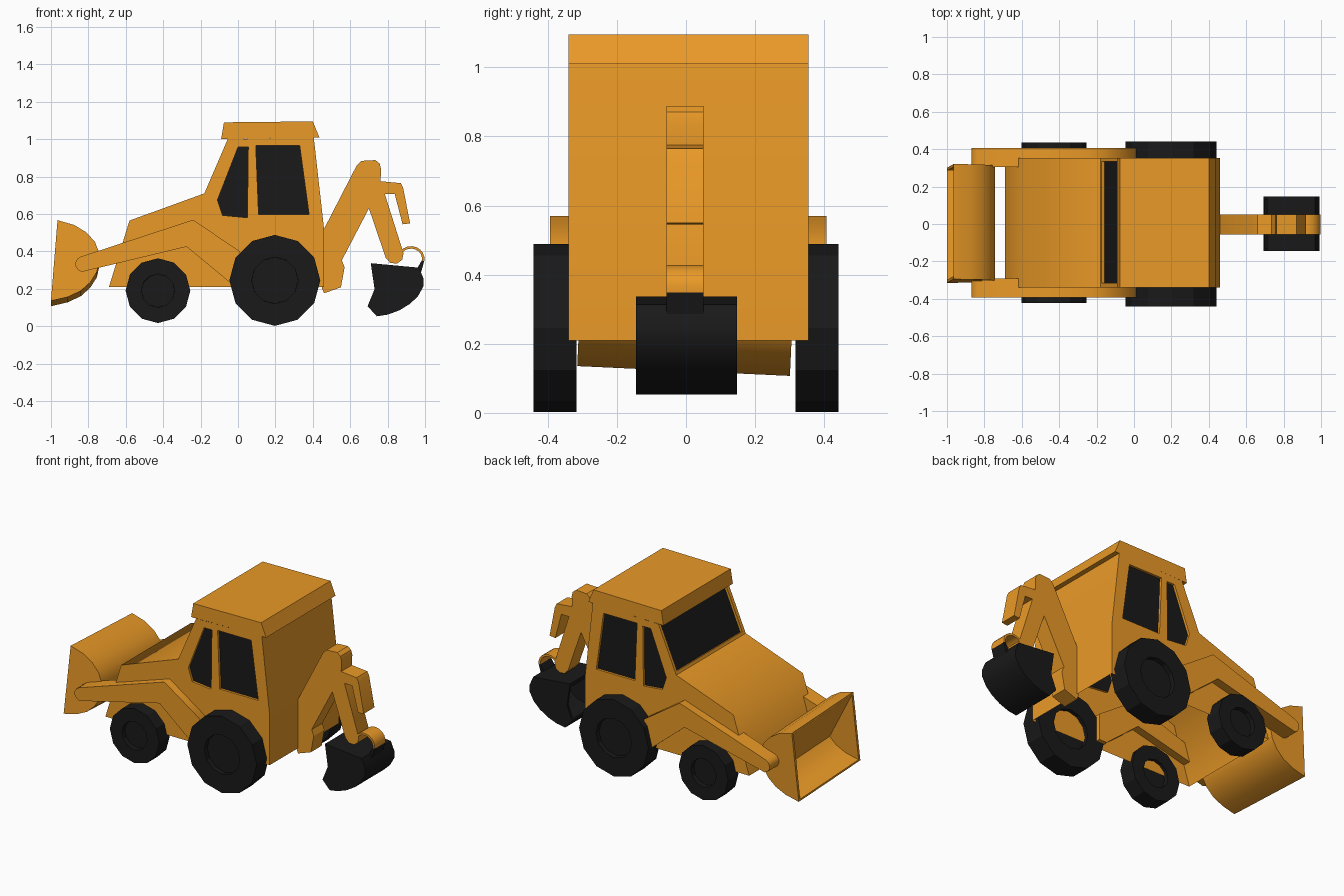
import bpy, bmesh, math
from mathutils import Matrix, Vector

if "Cube" in bpy.data.objects:
    bpy.data.objects.remove(bpy.data.objects["Cube"])

CY = 0.007  # centre line of the body
HALF = 0.347


def material(name, rgb):
    m = bpy.data.materials.new(name)
    m.diffuse_color = (*rgb, 1)
    m.use_nodes = True
    m.node_tree.nodes["Principled BSDF"].inputs["Base Color"].default_value = m.diffuse_color
    return m


ORANGE = material("orange_paint", (0.82, 0.32, 0.02))
BLACK = material("black_rubber", (0.01, 0.01, 0.01))


def finish(bm, name, mat):
    bmesh.ops.recalc_face_normals(bm, faces=bm.faces)
    me = bpy.data.meshes.new(name)
    bm.to_mesh(me)
    bm.free()
    me.materials.append(mat)
    ob = bpy.data.objects.new(name, me)
    bpy.context.collection.objects.link(ob)
    return ob


def prism(name, pts, y0, y1, mat):
    """Extrude an x-z profile along y."""
    bm = bmesh.new()
    face = bm.faces.new([bm.verts.new((x, y0, z)) for x, z in pts])
    ext = bmesh.ops.extrude_face_region(bm, geom=[face])["geom"]
    bmesh.ops.translate(bm, vec=(0, y1 - y0, 0),
                        verts=[v for v in ext if isinstance(v, bmesh.types.BMVert)])
    return finish(bm, name, mat)


def cut(ob, pts, y0, y1):
    """Subtract an extruded profile, then remove the cutter."""
    cutter = prism("cutter", pts, y0, y1, ob.data.materials[0])
    cutter.hide_render = True
    mod = ob.modifiers.new("cut", "BOOLEAN")
    mod.operation, mod.solver, mod.object = "DIFFERENCE", "EXACT", cutter
    dg = bpy.context.evaluated_depsgraph_get()
    me = bpy.data.meshes.new_from_object(ob.evaluated_get(dg))
    ob.modifiers.clear()
    ob.data = me
    bpy.data.objects.remove(cutter)


def smooth(ob, deg=32):
    bpy.ops.object.select_all(action="DESELECT")
    ob.select_set(True)
    bpy.context.view_layer.objects.active = ob
    bpy.ops.object.shade_smooth_by_angle(angle=math.radians(deg))


def wheel(name, x, z, r, hub, y0, y1):
    """Twelve-sided tyre with a recessed hub on both faces."""
    bm = bmesh.new()
    bmesh.ops.create_cone(bm, cap_ends=True, segments=12, radius1=r, radius2=r, depth=y1 - y0)
    caps = [f for f in bm.faces if len(f.verts) == 12]
    k = math.cos(math.pi / 12)
    bmesh.ops.inset_individual(bm, faces=caps, thickness=(r - hub) * k)
    bmesh.ops.inset_individual(bm, faces=caps, thickness=0.0005, depth=-0.03)
    bm.transform(Matrix.Translation((x, (y0 + y1) / 2, z)) @ Matrix.Rotation(math.pi / 2, 4, "X"))
    return finish(bm, name, BLACK)


# Cab and bonnet in one profile, with the roof slab on top
body = prism("body", [(-0.69, 0.21), (-0.58, 0.565), (-0.18, 0.71), (-0.055, 1.0),
                      (0.405, 1.01), (0.46, 0.52), (0.46, 0.21)], CY - HALF, CY + HALF, ORANGE)
prism("roof", [(-0.09, 1.0), (-0.075, 1.09), (0.40, 1.095), (0.435, 1.01)],
      CY - HALF, CY + HALF, ORANGE)

# Side window and windscreen recesses
RECESS = 0.015
WINDOWS = [
    [(-0.11, 0.675), (0, 0.957), (0.055, 0.957), (0.05, 0.58), (-0.083, 0.593)],
    [(0.095, 0.965), (0.33, 0.965), (0.38, 0.598), (0.11, 0.598)],
]
for s in (-1, 1):
    for pts in WINDOWS:
        cut(body, pts, CY + s * (HALF - RECESS), CY + s * (HALF + 0.05))
foot, head = Vector((-0.18, 0.71)), Vector((-0.055, 1.0))
inward = Vector((0.918, -0.396))
low, high = foot.lerp(head, 0.06), foot.lerp(head, 0.95)
cut(body, [low - inward * 0.03, high - inward * 0.03, high + inward * RECESS,
           low + inward * RECESS], CY - 0.322, CY + 0.328)

# Black glass on the recess floors; the shell is open below and under the roof
body.data.materials.append(BLACK)
bm = bmesh.new()
bm.from_mesh(body.data)
for f in bm.faces:
    c = f.calc_center_median()
    side = abs(abs(c.y - CY) - (HALF - RECESS)) < 1e-3 and abs(f.normal.y) > 0.9
    front = (abs((Vector((c.x, c.z)) - foot).dot(inward) - RECESS) < 1e-3
             and f.normal.x < -0.8)
    if side or front:
        f.material_index = 1
openings = [f for f in bm.faces if abs(f.normal.z) > 0.99
            and (f.calc_center_median().z < 0.22 or f.calc_center_median().z > 0.99)]
bmesh.ops.delete(bm, geom=openings, context="FACES")
bm.to_mesh(body.data)
bm.free()

# Soft bonnet nose, crisp windscreen foot
smooth(body, 60)
verts = body.data.vertices
for e in body.data.edges:
    if all(abs(verts[i].co.x - foot.x) < 1e-3 and abs(verts[i].co.z - foot.y) < 1e-3
           for i in e.vertices):
        e.use_edge_sharp = True

# Wheels
for side, s in (("near", -1), ("far", 1)):
    lo, hi = sorted((s * 0.317, s * 0.441))
    wheel(f"rear_wheel_{side}", 0.197, 0.245, 0.243, 0.12, lo, hi)
    lo, hi = sorted((CY + s * 0.327, CY + s * 0.43))
    wheel(f"front_wheel_{side}", -0.428, 0.19, 0.173, 0.086, lo, hi)

# Loader arms with rounded noses
nose = [(-0.828 + 0.042 * math.cos(math.radians(a)), 0.332 + 0.042 * math.sin(math.radians(a)))
        for a in range(105, 291, 31)]
arm = nose + [(-0.275, 0.425), (-0.045, 0.235), (0.01, 0.235), (0.01, 0.40), (-0.24, 0.569)]
for side, s in (("near", -1), ("far", 1)):
    smooth(prism(f"loader_arm_{side}", arm, CY + s * 0.298, CY + s * 0.4, ORANGE), 60)

# Loader bucket: curved back, hollow wedge inside, slightly rolled
bucket = prism("loader_bucket",
               [(-0.965, 0.553), (-0.875, 0.527), (-0.81, 0.487), (-0.765, 0.437), (-0.745, 0.385),
                (-0.742, 0.33), (-0.755, 0.275), (-0.79, 0.22), (-0.84, 0.175), (-0.91, 0.142),
                (-1.0, 0.121)], -0.308, 0.308, ORANGE)
cut(bucket, [(-0.965, 0.54), (-0.80, 0.228), (-0.845, 0.184), (-0.91, 0.152), (-0.995, 0.132),
             (-1.1, 0.13), (-1.1, 0.54)], -0.292, 0.292)
bucket.data.transform(Matrix.Translation((0, 0.003, 0.34)) @ Matrix.Rotation(-0.046, 4, "X")
                      @ Matrix.Translation((0, 0, -0.34)))
smooth(bucket)

# Digger boom, stick and ram share one profile
boom = prism("digger_boom",
             [(0.45, 0.50), (0.46, 0.52), (0.635, 0.86), (0.66, 0.884), (0.735, 0.888),
              (0.757, 0.87), (0.765, 0.84), (0.762, 0.775), (0.87, 0.765), (0.883, 0.74),
              (0.92, 0.55), (0.88, 0.545), (0.838, 0.706), (0.785, 0.706), (0.885, 0.39),
              (0.878, 0.355), (0.85, 0.335), (0.815, 0.338), (0.79, 0.365), (0.70, 0.63),
              (0.555, 0.352), (0.57, 0.315), (0.55, 0.208), (0.46, 0.176), (0.45, 0.20)],
             -0.057, 0.05, ORANGE)
smooth(boom)

# Curved link over the digger bucket, ending in a black lug
arc = [math.radians(a) for a in range(142, -11, -19)]
link = [(0.925 + 0.072 * math.cos(a), 0.36 + 0.068 * math.sin(a)) for a in arc]
link += [(0.925 + 0.059 * math.cos(a), 0.36 + 0.055 * math.sin(a)) for a in reversed(arc)]
smooth(prism("bucket_link", link, -0.057, 0.05, ORANGE))
prism("bucket_lug", [(0.955, 0.305), (0.983, 0.352), (0.996, 0.35), (0.978, 0.285)],
      -0.057, 0.05, BLACK)

# Digger bucket, hollowed towards the machine
scoop = prism("digger_bucket",
              [(0.71, 0.337), (0.73, 0.198), (0.693, 0.107), (0.742, 0.053), (0.80, 0.062),
               (0.863, 0.085), (0.92, 0.12), (0.962, 0.16), (0.992, 0.214), (0.992, 0.255),
               (0.967, 0.313)], -0.145, 0.147, BLACK)
cut(scoop, [(0.60, 0.315), (0.90, 0.3), (0.965, 0.25), (0.95, 0.185), (0.86, 0.105),
            (0.748, 0.073), (0.70, 0.118), (0.60, 0.20)], -0.13, 0.132)
smooth(scoop)
